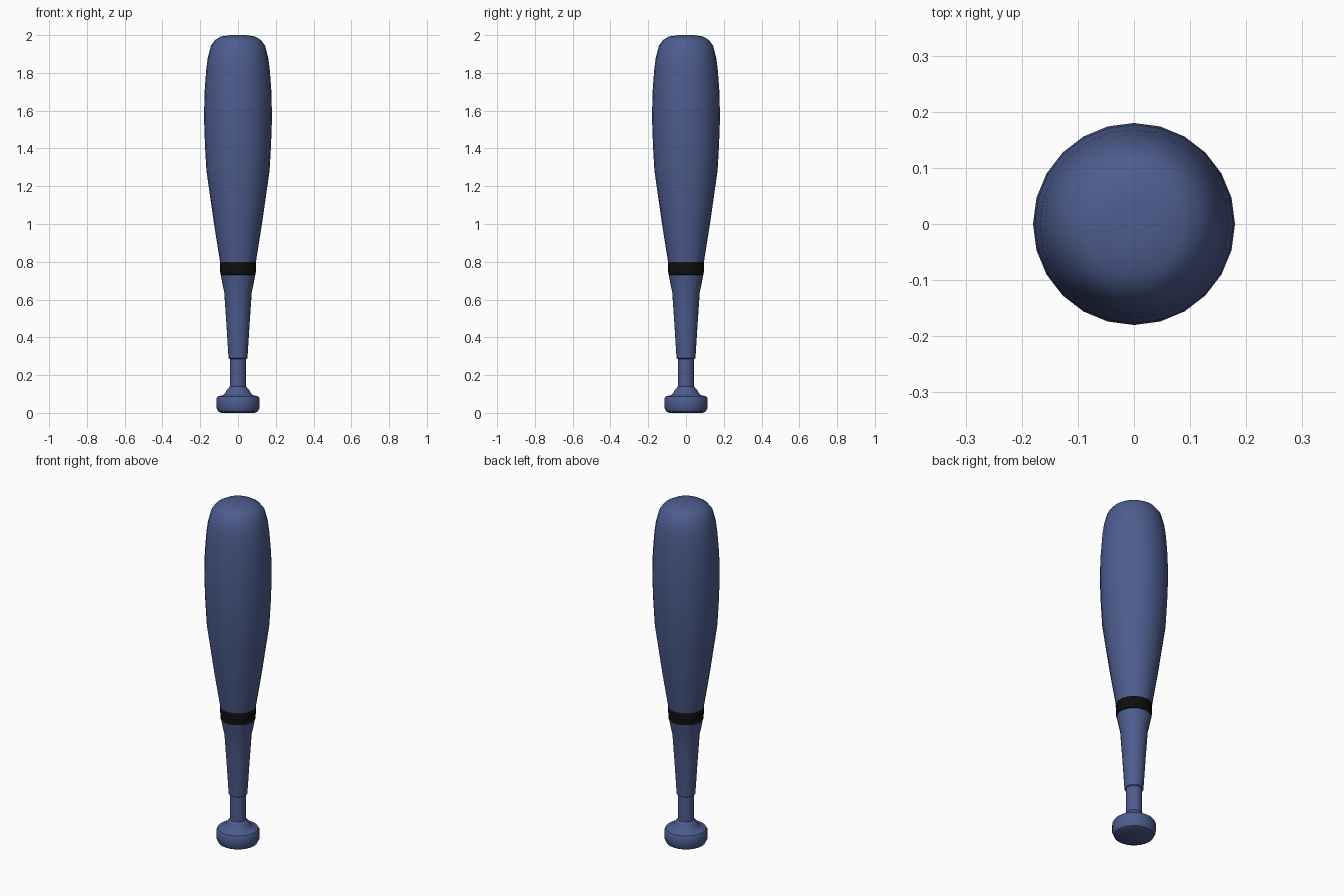
import bpy, bmesh, math

if "Cube" in bpy.data.objects:
    bpy.data.objects.remove(bpy.data.objects["Cube"])

SIDES = 24

def material(name, rgb):
    m = bpy.data.materials.new(name)
    m.diffuse_color = (*rgb, 1)
    m.use_nodes = True
    m.node_tree.nodes["Principled BSDF"].inputs["Base Color"].default_value = m.diffuse_color
    return m

blue = material("slate_blue", (0.074, 0.108, 0.27))
black = material("black", (0.004, 0.004, 0.004))

def lathe(name, profile, mat, cap_bottom=False, cap_top=False):
    """Spin a list of (radius, height) points around z."""
    bm = bmesh.new()
    rings = []
    for r, z in profile:
        rings.append([bm.verts.new((r * math.cos(2 * math.pi * i / SIDES),
                                    r * math.sin(2 * math.pi * i / SIDES), z))
                      for i in range(SIDES)])
    for a, b in zip(rings, rings[1:]):
        for i in range(SIDES):
            j = (i + 1) % SIDES
            bm.faces.new((a[i], a[j], b[j], b[i]))
    if cap_bottom:
        bm.faces.new(rings[0][::-1])
    if cap_top:
        bm.faces.new(rings[-1])
    me = bpy.data.meshes.new(name)
    bm.to_mesh(me)
    bm.free()
    ob = bpy.data.objects.new(name, me)
    bpy.context.collection.objects.link(ob)
    me.materials.append(mat)
    bpy.ops.object.select_all(action='DESELECT')
    ob.select_set(True)
    bpy.context.view_layer.objects.active = ob
    bpy.ops.object.shade_smooth_by_angle(angle=math.radians(40))
    return ob

# knob and thin neck above it
lathe("knob", [(0.088, 0), (0.105, 0.008), (0.115, 0.03), (0.115, 0.075),
               (0.108, 0.087), (0.08, 0.094), (0.068, 0.105), (0.06, 0.12),
               (0.043, 0.14), (0.043, 0.285)], blue, cap_bottom=True)

# grip sleeve, starting with a small step over the neck
lathe("grip", [(0.043, 0.285), (0.05, 0.29), (0.051, 0.305), (0.062, 0.48),
               (0.073, 0.64), (0.082, 0.68), (0.091, 0.73)], blue)

# black ring between grip and barrel
lathe("band", [(0.091, 0.73), (0.0935, 0.732), (0.0965, 0.798), (0.095, 0.80)], black)

# barrel with rounded tip
lathe("barrel", [(0.095, 0.80), (0.127, 1.0), (0.167, 1.28), (0.175, 1.42),
                 (0.18, 1.56), (0.177, 1.70), (0.168, 1.82), (0.16, 1.88),
                 (0.143, 1.945), (0.12, 1.975), (0.09, 1.993), (0.04, 2.0)],
      blue, cap_top=True)
